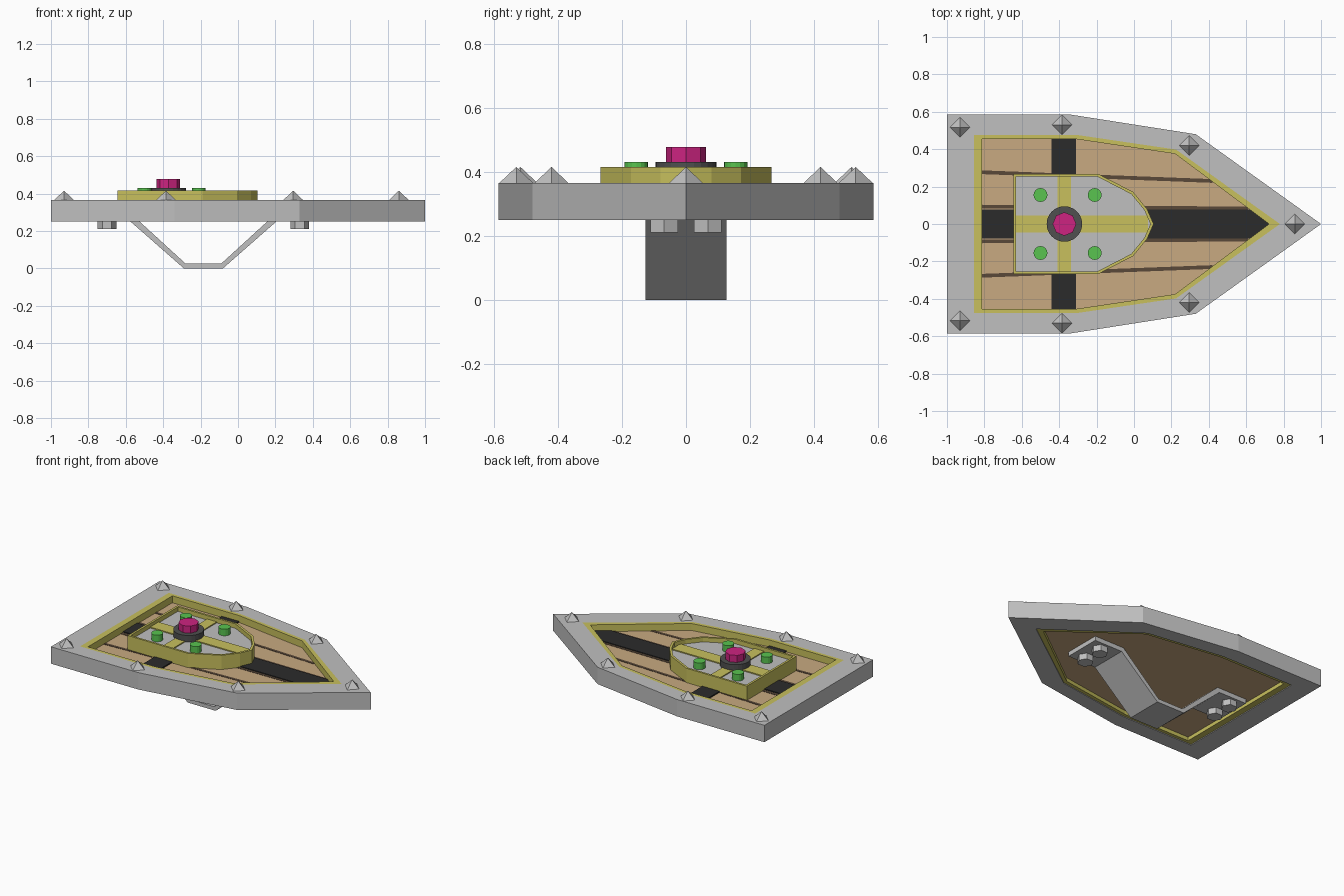
import bpy
import bmesh
import math

cube = bpy.data.objects.get("Cube")
if cube:
    bpy.data.objects.remove(cube, do_unlink=True)


def material(name, r, g, b):
    mat = bpy.data.materials.new(name)
    mat.use_nodes = True
    mat.diffuse_color = (r, g, b, 1)
    mat.node_tree.nodes["Principled BSDF"].inputs["Base Color"].default_value = (r, g, b, 1)
    return mat


steel = material("light steel", 0.53, 0.53, 0.53)
gold = material("dull gold", 0.58, 0.53, 0.11)
wood = material("pale wood", 0.58, 0.40, 0.22)
seam = material("dark wood seam", 0.10, 0.065, 0.04)
black = material("black strap", 0.024, 0.024, 0.024)
iron = material("dark iron", 0.08, 0.08, 0.08)
green = material("green gem", 0.10, 0.55, 0.08)
pink = material("magenta gem", 0.61, 0.017, 0.22)


def finish(name, bm, mat):
    bmesh.ops.recalc_face_normals(bm, faces=bm.faces)
    mesh = bpy.data.meshes.new(name)
    bm.to_mesh(mesh)
    bm.free()
    mesh.materials.append(mat)
    obj = bpy.data.objects.new(name, mesh)
    bpy.context.collection.objects.link(obj)
    return obj


def mirrored(half):
    """Close a half outline (back corner to tip) across the long axis."""
    return half + [(x, -y) for x, y in reversed(half) if y > 0]


def prism(name, outline, z0, z1, mat):
    bm = bmesh.new()
    low = [bm.verts.new((x, y, z0)) for x, y in outline]
    high = [bm.verts.new((x, y, z1)) for x, y in outline]
    bm.faces.new(low)
    bm.faces.new(high)
    for i in range(len(low)):
        j = (i + 1) % len(low)
        bm.faces.new((low[i], low[j], high[j], high[i]))
    return finish(name, bm, mat)


def frame(name, outer, inner, z0, z1, mat):
    bm = bmesh.new()
    loops = [[bm.verts.new((x, y, z)) for x, y in line]
             for line, z in ((outer, z0), (outer, z1), (inner, z1), (inner, z0))]
    for k in range(4):
        a, b = loops[k], loops[(k + 1) % 4]
        for i in range(len(a)):
            j = (i + 1) % len(a)
            bm.faces.new((a[i], a[j], b[j], b[i]))
    return finish(name, bm, mat)


def cone(name, x, y, z0, z1, radius, top, sides, mat, turn=0):
    bm = bmesh.new()
    bmesh.ops.create_cone(bm, cap_ends=True, segments=sides, radius1=radius,
                          radius2=top, depth=z1 - z0)
    obj = finish(name, bm, mat)
    obj.location = (x, y, (z0 + z1) / 2)
    obj.rotation_euler.z = turn
    return obj


def rect(x0, x1, y0, y1):
    return [(x0, y0), (x1, y0), (x1, y1), (x0, y1)]


# Shield body: steel border, gold lining, recessed wood
rim_line = mirrored([(-1, .585), (-.34, .585), (.33, .48), (1, 0)])
lining_line = mirrored([(-.855, .477), (-.31, .477), (.225, .398), (.78, 0)])
field_line = mirrored([(-.812, .454), (-.31, .454), (.22, .375), (.722, 0)])
frame("steel_border", rim_line, lining_line, .25, .365, steel)
frame("gold_lining", lining_line, field_line, .255, .365, gold)
prism("wood_field", field_line, .28, .318, wood)

# Dark seams between the planks
for s in (1, -1):
    for label, back, front, end in (("outer", .287, .24, .42), ("inner", .103, .093, .61)):
        prism(label + "_plank_seam",
              [(-.82, s * back), (end, s * front), (end, s * (front - .02)),
               (-.82, s * (back - .02))], .315, .32, seam)

# Black straps
prism("long_strap", mirrored([(-.82, .077), (.63, .077), (.73, 0)]), .31, .325, black)
prism("cross_strap", rect(-.44, -.31, -.457, .457), .31, .326, black)

# Raised central plate with gold rim and cross
plate_outer = mirrored([(-.645, .267), (-.19, .267), (-.005, .172), (.07, .08), (.105, 0)])
plate_inner = mirrored([(-.63, .253), (-.195, .253), (-.015, .16), (.055, .075), (.088, 0)])
frame("plate_rim", plate_outer, plate_inner, .31, .415, gold)
prism("plate_panel", plate_inner, .31, .385, steel)
prism("plate_bar_long", rect(-.632, .075, -.045, .045), .38, .392, gold)
prism("plate_bar_cross", rect(-.41, -.337, -.255, .255), .38, .392, gold)

# Gems
cone("hub_ring", -.372, 0, .38, .43, .095, .095, 24, iron)
cone("hub_gem", -.372, 0, .42, .478, .063, .063, 8, pink)
for x in (-.5, -.21):
    for y in (-.155, .155):
        cone("small_gem", x, y, .38, .43, .037, .037, 16, green)

# Pyramid studs around the border
studs = [(.86, 0)] + [(x, s * y) for x, y in ((-.93, .517), (-.385, .53), (.295, .42))
                      for s in (1, -1)]
for x, y in studs:
    cone("border_stud", x, y, .364, .415, .054, 0, 4, steel)

# Bent grip strap on the back
mid = -.185
lower = [(-.6, .25), (-.39, .25), (-.105, 0), (.105, 0), (.39, .25), (.6, .25)]
upper = [(-.6, .281), (-.375, .281), (-.095, .025), (.095, .025), (.375, .281), (.6, .281)]
bm = bmesh.new()
rows = [[bm.verts.new((mid + x, y, z)) for x, z in line]
        for line, y in ((lower, -.127), (upper, -.127), (upper, .127), (lower, .127))]
for k in range(4):
    a, b = rows[k], rows[(k + 1) % 4]
    for i in range(len(a) - 1):
        bm.faces.new((a[i], a[i + 1], b[i + 1], b[i]))
for i in (0, -1):
    bm.faces.new([row[i] for row in rows])
finish("hand_grip", bm, steel)

# Hex bolts holding the grip
for side in (-1, 1):
    for y in (-.068, .068):
        cone("grip_bolt", mid + side * .515, y, .21, .255, .05, .05, 6, steel, math.pi / 2)
